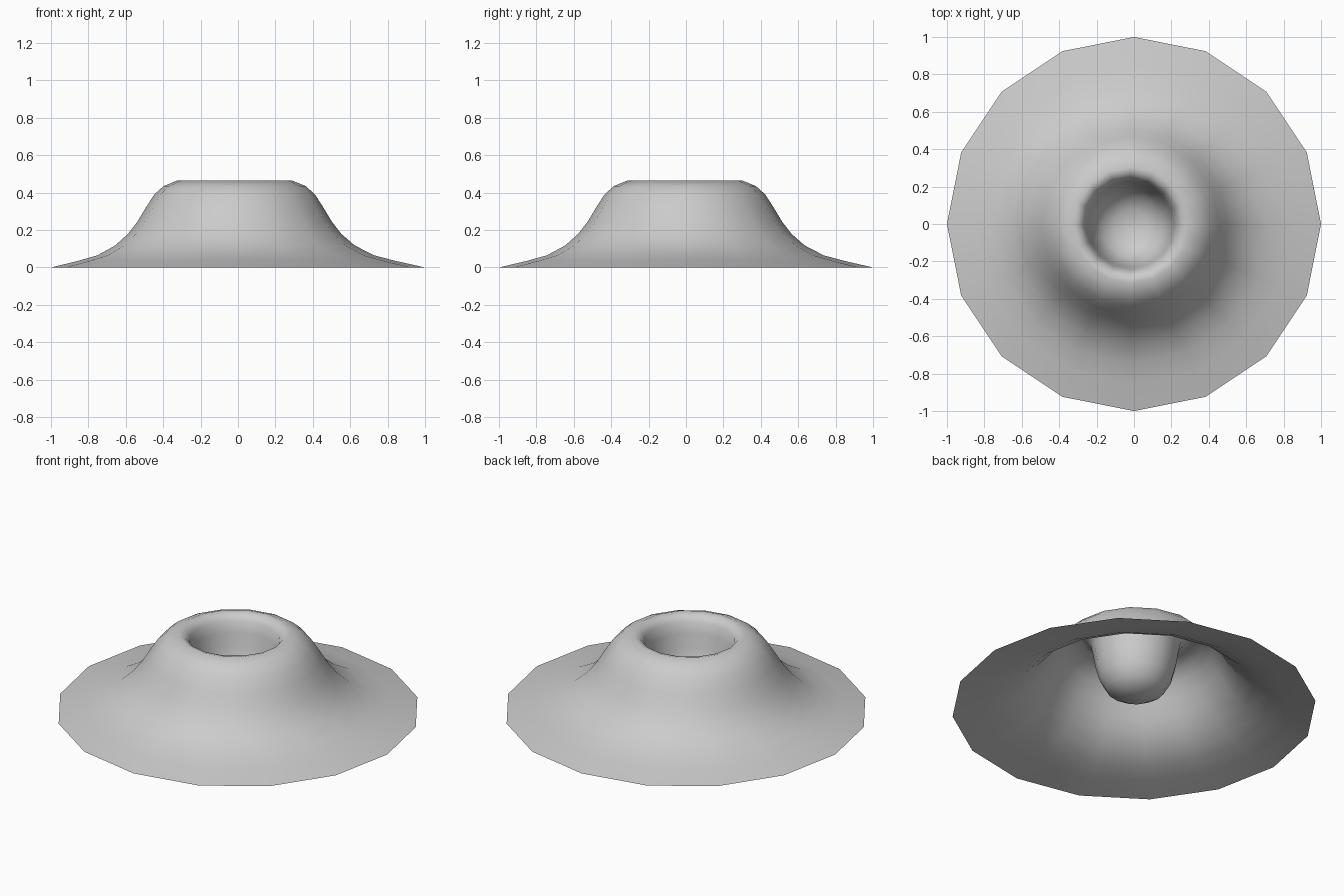
import bpy
import bmesh
from math import cos, sin, pi

cube = bpy.data.objects.get("Cube")
if cube:
    bpy.data.objects.remove(cube, do_unlink=True)

SIDES = 16

# Cross-section as (radius, height): outer skirt, slope, lip, then down the crater
PROFILE = [
    (1.0, 0.0), (0.85, 0.035), (0.74, 0.065), (0.64, 0.118), (0.57, 0.18),
    (0.52, 0.245), (0.475, 0.32), (0.43, 0.39), (0.38, 0.435), (0.31, 0.464),
    (0.275, 0.455), (0.25, 0.425), (0.235, 0.36), (0.222, 0.28), (0.2, 0.2),
    (0.16, 0.13), (0.09, 0.088),
]
FLOOR = 0.075
LEAN = (-0.018, -0.006)   # small sideways drift of the raised part


def drift(radius):
    """Centre of a ring: the wide base stays put, the peak leans slightly."""
    amount = min(1.0, (1.0 - radius) / 0.4)
    return LEAN[0] * amount, LEAN[1] * amount


def make_material(name, rgb):
    mat = bpy.data.materials.new(name)
    mat.use_nodes = True
    color = (*rgb, 1.0)
    mat.diffuse_color = color
    bsdf = mat.node_tree.nodes["Principled BSDF"]
    bsdf.inputs["Base Color"].default_value = color
    bsdf.inputs["Roughness"].default_value = 0.9
    return mat


# Mountain skin: one open surface lofted through the rings
bm = bmesh.new()
rings = []
for radius, height in PROFILE:
    cx, cy = drift(radius)
    rings.append([
        bm.verts.new((cx + radius * cos(2 * pi * i / SIDES),
                      cy + radius * sin(2 * pi * i / SIDES), height))
        for i in range(SIDES)
    ])
for lower, upper in zip(rings, rings[1:]):
    for i in range(SIDES):
        j = (i + 1) % SIDES
        bm.faces.new((lower[i], lower[j], upper[j], upper[i]))

# Rounded crater floor
centre = bm.verts.new((*drift(0.0), FLOOR))
for i in range(SIDES):
    bm.faces.new((rings[-1][i], rings[-1][(i + 1) % SIDES], centre))
for face in bm.faces:
    face.smooth = True

mesh = bpy.data.meshes.new("volcano_cone")
bm.to_mesh(mesh)
bm.free()
mesh.materials.append(make_material("stone_grey", (0.6, 0.6, 0.6)))
cone = bpy.data.objects.new("volcano_cone", mesh)
bpy.context.collection.objects.link(cone)
